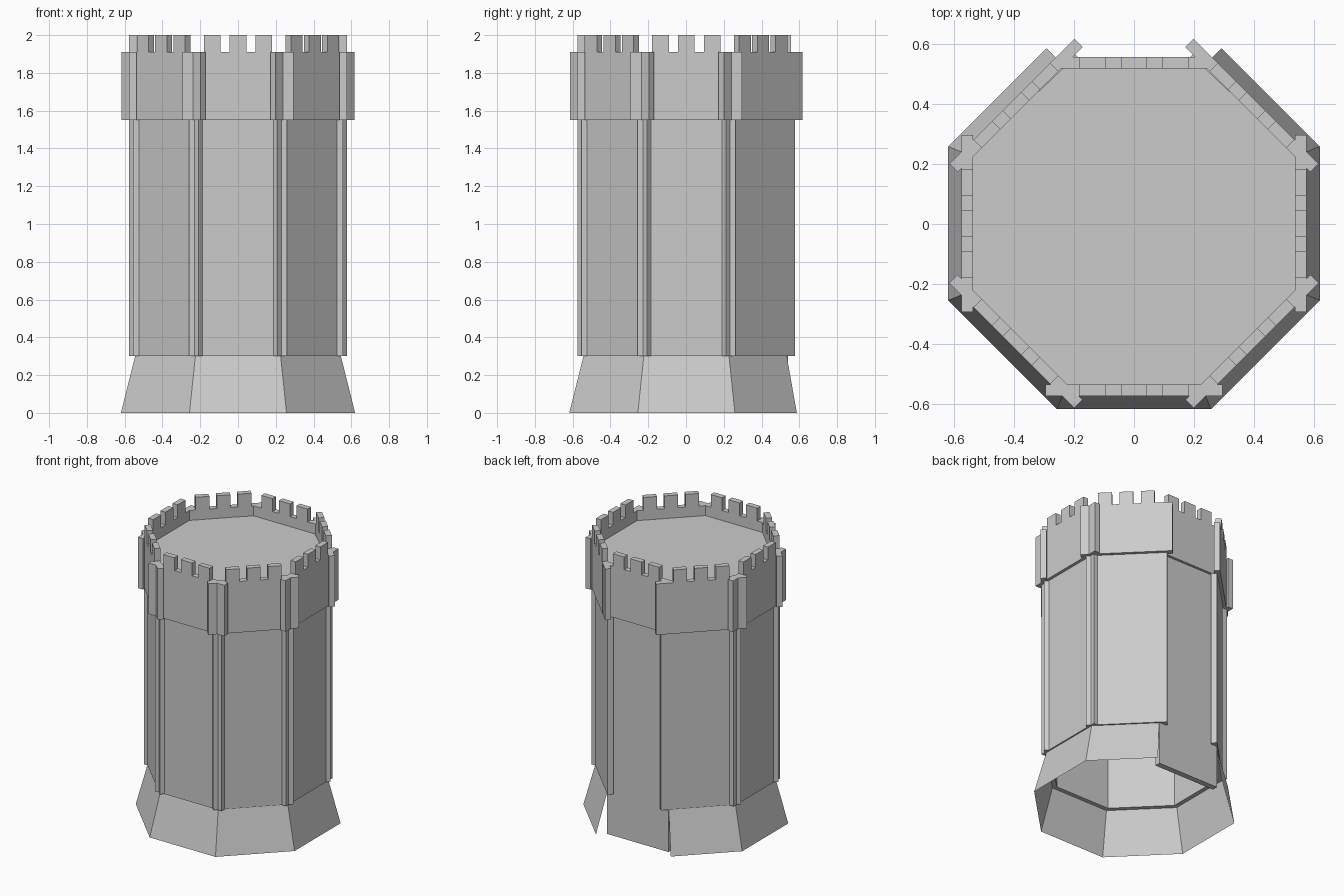
import bpy, bmesh, math
from mathutils import Matrix, Vector

if "Cube" in bpy.data.objects:
    bpy.data.objects.remove(bpy.data.objects["Cube"])

CY = 0.002                      # small depth offset that centres the whole model
T = math.tan(math.pi / 8)
SIDES = range(8)                # side 0 is the front, side 4 the flat back


def side_matrix(k):
    """Local -y is the outward direction of side k."""
    return Matrix.Translation((0, CY, 0)) @ Matrix.Rotation(k * math.pi / 4, 4, 'Z')


def add_box(bm, k, x0, x1, inner, outer, z0, z1):
    m = side_matrix(k) @ Matrix.Translation(((x0 + x1) / 2, -(inner + outer) / 2, (z0 + z1) / 2))
    m = m @ Matrix.Diagonal((x1 - x0, outer - inner, z1 - z0, 1))
    bmesh.ops.create_cube(bm, size=1, matrix=m)


def finish(bm, name):
    bmesh.ops.recalc_face_normals(bm, faces=bm.faces)
    mesh = bpy.data.meshes.new(name)
    bm.to_mesh(mesh)
    bm.free()
    ob = bpy.data.objects.new(name, mesh)
    bpy.context.collection.objects.link(ob)
    return ob


# Tower walls: overlong slabs crossing at the corners; the back one reaches the ground
bm = bmesh.new()
for k in SIDES:
    if k == 4:
        add_box(bm, k, -0.24, 0.24, 0.497, 0.537, 0.0, 1.55)
    else:
        add_box(bm, k, -0.26, 0.26, 0.515, 0.555, 0.30, 1.55)
finish(bm, "tower_walls")

# Parapet: slightly wider crossing slabs
bm = bmesh.new()
for k in SIDES:
    if k == 4:
        add_box(bm, k, -0.26, 0.26, 0.516, 0.555, 1.55, 1.91)
    else:
        add_box(bm, k, -0.295, 0.295, 0.537, 0.576, 1.55, 1.91)
finish(bm, "parapet")

# Battlement teeth: three on each side
bm = bmesh.new()
for k in SIDES:
    outer = 0.555 if k == 4 else 0.576
    for x in (-0.137, 0.0, 0.137):
        add_box(bm, k, x - 0.044, x + 0.044, outer - 0.039, outer, 1.91, 2.0)
finish(bm, "battlements")

# Flared base: open sloped skirt on every side but the back, cut square at its ends
bm = bmesh.new()
TOP, BOTTOM, END = 0.545, 0.62, 0.207
for k in SIDES:
    if k == 4:
        continue
    m = side_matrix(k)
    corners = []
    for apothem, z, order in ((BOTTOM, 0.0, (-1, 1)), (TOP, 0.30, (1, -1))):
        for s in order:
            cut = (k == 3 and s == 1) or (k == 5 and s == -1)
            x = s * (END if cut else apothem * T)
            corners.append(bm.verts.new(m @ Vector((x, -apothem, z))))
    bm.faces.new(corners)
bmesh.ops.remove_doubles(bm, verts=bm.verts, dist=0.0005)
finish(bm, "flared_base")

# Roof deck inside the parapet
bm = bmesh.new()
bmesh.ops.create_cone(bm, cap_ends=True, segments=8, radius1=0.545 / math.cos(math.pi / 8),
                      radius2=0.545 / math.cos(math.pi / 8), depth=0.04)
# align the flats with the walls, and keep the deck behind the recessed back wall
a = min((math.atan2(v.co.y, v.co.x) for v in bm.verts), key=abs)
bm.transform(Matrix.Translation((0, CY, 1.82)) @ Matrix.Rotation(math.pi / 8 - a, 4, 'Z'))
for v in bm.verts:
    v.co.y = min(v.co.y, 0.53)
finish(bm, "roof_deck")
